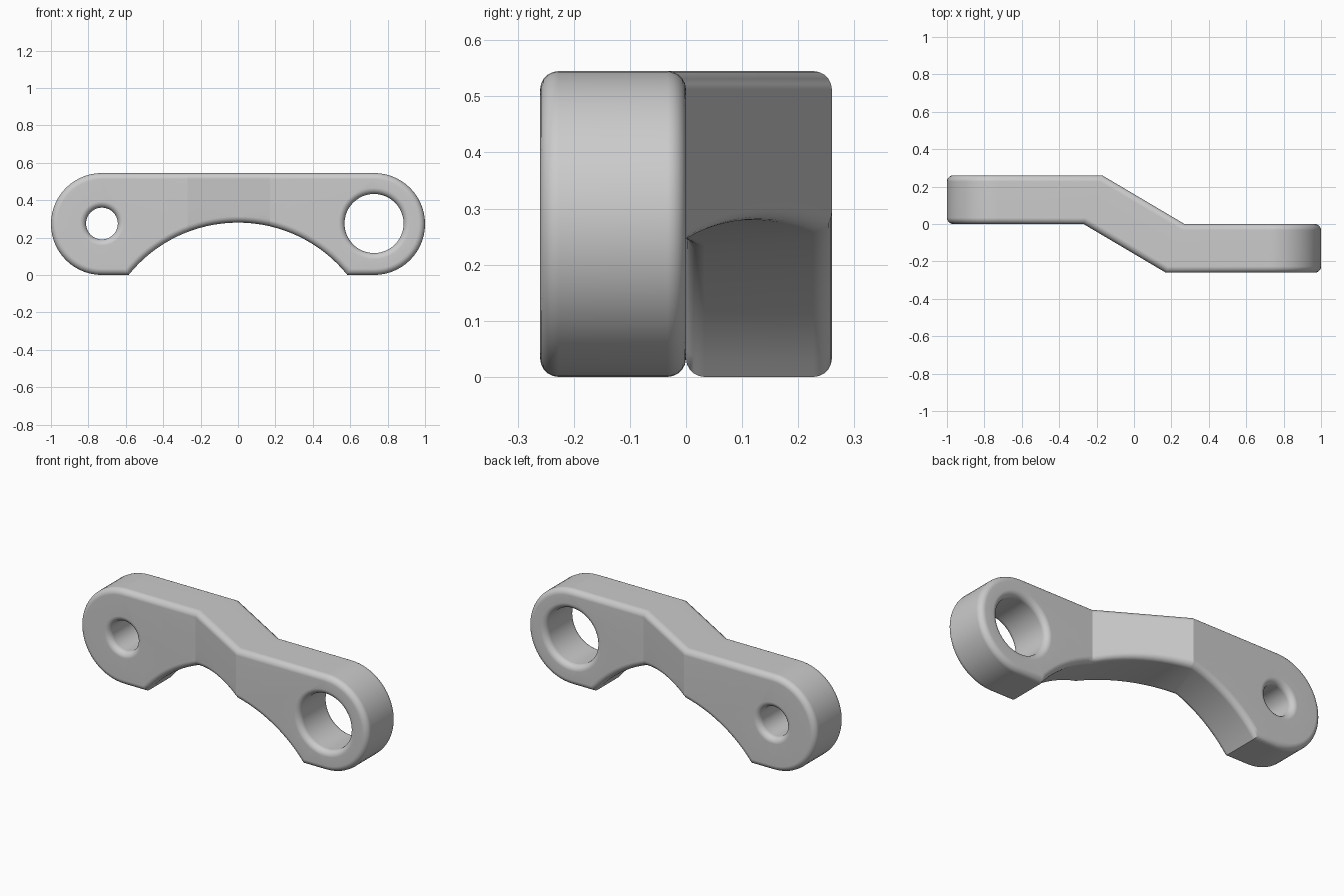
import bpy
import bmesh
import math
from mathutils import Vector

if "Cube" in bpy.data.objects:
    bpy.data.objects.remove(bpy.data.objects["Cube"], do_unlink=True)

THICK = 0.26        # plate thickness
END_R = 0.2725      # radius of the rounded ends
END_X = 1 - END_R
FILLET = 0.033
STEPS = 5
ARCH_X, ARCH_Z = 0.585, 0.28
BEND_A, BEND_B, MITRE = -0.27, 0.17, 0.10


def arc(cx, cz, r, start, end, n):
    """Points along an arc, angles in degrees."""
    angles = [math.radians(start + (end - start) * i / n) for i in range(n + 1)]
    return [Vector((cx + r * math.cos(a), cz + r * math.sin(a))) for a in angles]


def inset(points, d):
    """Move a closed loop towards its left side by d with mitred corners."""
    result = []
    for i, p in enumerate(points):
        u = (p - points[i - 1]).normalized()
        v = (points[(i + 1) % len(points)] - p).normalized()
        n1, n2 = Vector((-u.y, u.x)), Vector((-v.y, v.x))
        result.append(p + (n1 + n2) * d / (1 + n1.dot(n2)))
    return result


def add_wall(bm, points):
    """Wall through the plate with filleted rims; returns both rim edge loops."""
    quarter = [math.pi / 2 * i / STEPS for i in range(STEPS + 1)]
    section = [(FILLET * (1 - math.sin(a)), FILLET * (1 - math.cos(a))) for a in quarter]
    section += [(d, THICK - y) for d, y in reversed(section)]
    rings = [[bm.verts.new((p.x, y, p.y)) for p in inset(points, d)] for d, y in section]
    count = len(points)
    for lower, upper in zip(rings, rings[1:]):
        for i in range(count):
            j = (i + 1) % count
            bm.faces.new((lower[i], lower[j], upper[j], upper[i]))
    return [[bm.edges.get((r[i - 1], r[i])) for i in range(count)]
            for r in (rings[0], rings[-1])]


# Outline: rounded ends, flat top, arched underside
arch_r = (ARCH_X ** 2 + ARCH_Z ** 2) / (2 * ARCH_Z)
half = math.degrees(math.asin(ARCH_X / arch_r))
outline = arc(END_X, END_R, END_R, -90, 90, 28)
outline += arc(-END_X, END_R, END_R, 90, 270, 28)
outline += arc(0, ARCH_Z - arch_r, arch_r, 90 + half, 90 - half, 32)

# Holes run clockwise so that their fillets open outwards
small_hole = arc(-END_X, 0.275, 0.085, 360, 0, 40)[:-1]
large_hole = arc(END_X, 0.275, 0.158, 360, 0, 48)[:-1]

# Flat plate with both pin holes
bm = bmesh.new()
front_rim, back_rim = [], []
for loop in (outline, small_hole, large_hole):
    front, back = add_wall(bm, loop)
    front_rim += front
    back_rim += back
for rim, direction in ((front_rim, -1), (back_rim, 1)):
    bmesh.ops.triangle_fill(bm, use_beauty=True, edges=rim, normal=(0, direction, 0))
bmesh.ops.recalc_face_normals(bm, faces=bm.faces[:])

# Cut mitre lines, then offset the plate between them
for x in (BEND_A, BEND_B):
    bmesh.ops.bisect_plane(bm, geom=bm.verts[:] + bm.edges[:] + bm.faces[:], dist=1e-5,
                           plane_co=(x, 0, 0), plane_no=(THICK, -MITRE, 0))
for v in bm.verts:
    along = (v.co.x - BEND_A - MITRE * v.co.y / THICK) / (BEND_B - BEND_A)
    v.co.y -= THICK * min(max(along, 0), 1)

mesh = bpy.data.meshes.new("offset_link")
bm.to_mesh(mesh)
bm.free()
link = bpy.data.objects.new("offset_link", mesh)
bpy.context.collection.objects.link(link)

# Light grey finish
grey = bpy.data.materials.new("light_grey")
grey.use_nodes = True
colour = (0.6, 0.6, 0.6, 1)
grey.diffuse_color = colour
grey.node_tree.nodes["Principled BSDF"].inputs["Base Color"].default_value = colour
mesh.materials.append(grey)

# Smooth fillets, crisp bends
bpy.ops.object.select_all(action="DESELECT")
link.select_set(True)
bpy.context.view_layer.objects.active = link
bpy.ops.object.shade_smooth_by_angle(angle=math.radians(25))
weighted = link.modifiers.new("flat_faces", "WEIGHTED_NORMAL")
weighted.keep_sharp = True
